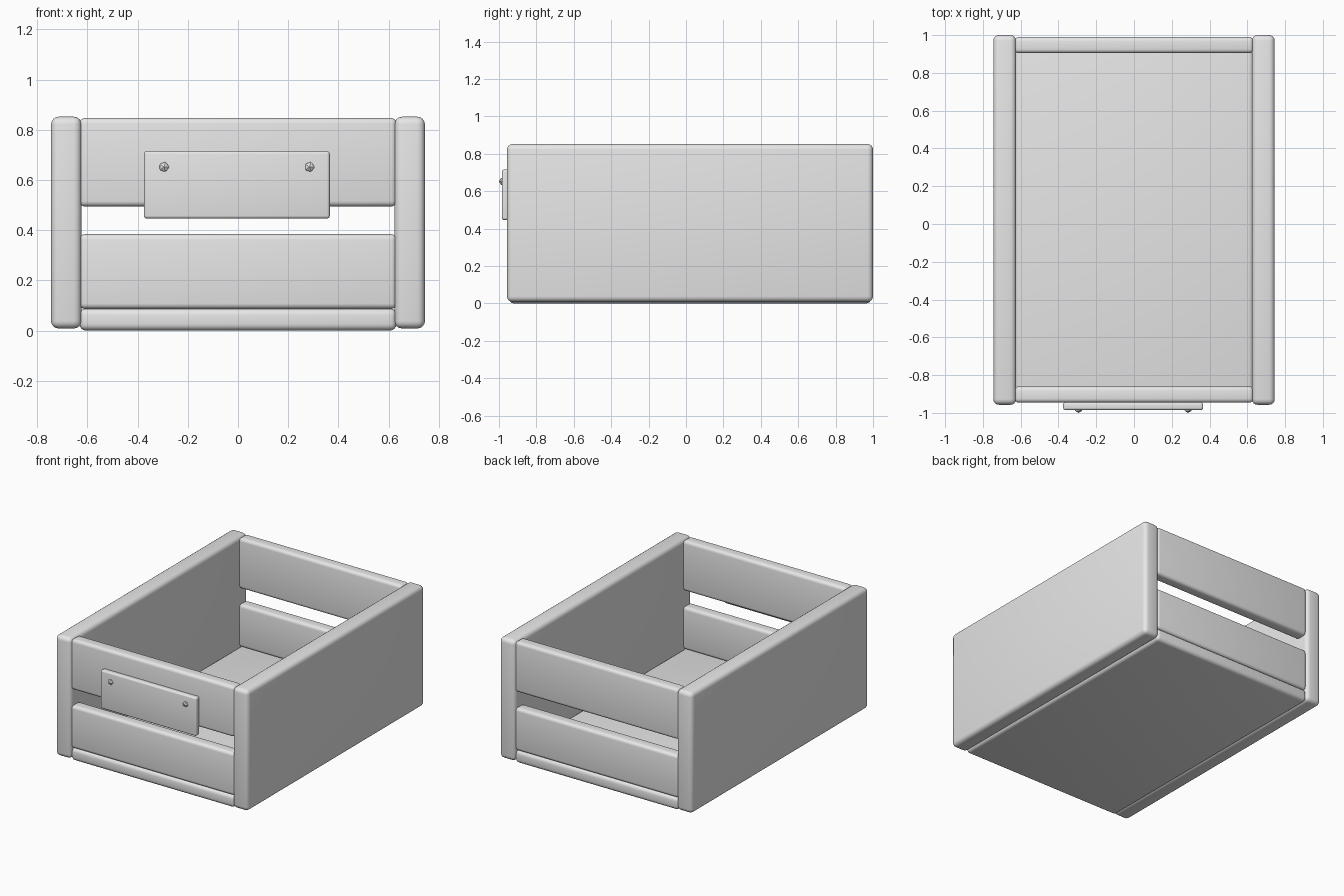
import bpy
import math

cube = bpy.data.objects.get("Cube")
if cube:
    bpy.data.objects.remove(cube, do_unlink=True)

GREY = (0.8, 0.8, 0.8, 1.0)
mat = bpy.data.materials.new("light_grey")
mat.use_nodes = True
mat.diffuse_color = GREY
mat.node_tree.nodes["Principled BSDF"].inputs["Base Color"].default_value = GREY


def board(name, x, y, z, radius):
    """Rounded board spanning the given (low, high) ranges."""
    spans = (x, y, z)
    bpy.ops.mesh.primitive_cube_add(size=1, location=[(a + b) / 2 for a, b in spans])
    obj = bpy.context.object
    obj.name = name
    obj.scale = [b - a for a, b in spans]
    bpy.ops.object.transform_apply(location=False, rotation=False, scale=True)
    bevel = obj.modifiers.new("rounded_edges", "BEVEL")
    bevel.width = radius
    bevel.segments = 4
    obj.data.materials.append(mat)
    bpy.ops.object.shade_smooth()
    return obj


# Solid side panels
board("left_side_panel", (0.624, 0.745), (-0.957, 1.0), (0.008, 0.852), 0.03)
board("right_side_panel", (-0.745, -0.624), (-0.957, 1.0), (0.008, 0.852), 0.03)

# Floor and end slats
WIDTH = (-0.632, 0.632)
board("floor_board", WIDTH, (-0.946, 0.99), (0.0, 0.088), 0.026)
for end, depth in (("front", (-0.946, -0.86)), ("back", (0.904, 0.99))):
    board(end + "_lower_slat", WIDTH, depth, (0.086, 0.384), 0.022)
    board(end + "_upper_slat", WIDTH, depth, (0.494, 0.847), 0.022)

# Label plate with two screws
board("label_plate", (-0.375, 0.366), (-0.985, -0.944), (0.446, 0.715), 0.012)
for side, x in (("right", -0.295), ("left", 0.285)):
    bpy.ops.mesh.primitive_ico_sphere_add(subdivisions=1, radius=0.022,
                                          location=(x, -0.981, 0.652),
                                          rotation=(math.pi / 2, 0, 0))
    screw = bpy.context.object
    screw.name = side + "_plate_screw"
    screw.scale.z = 0.86
    screw.data.materials.append(mat)
